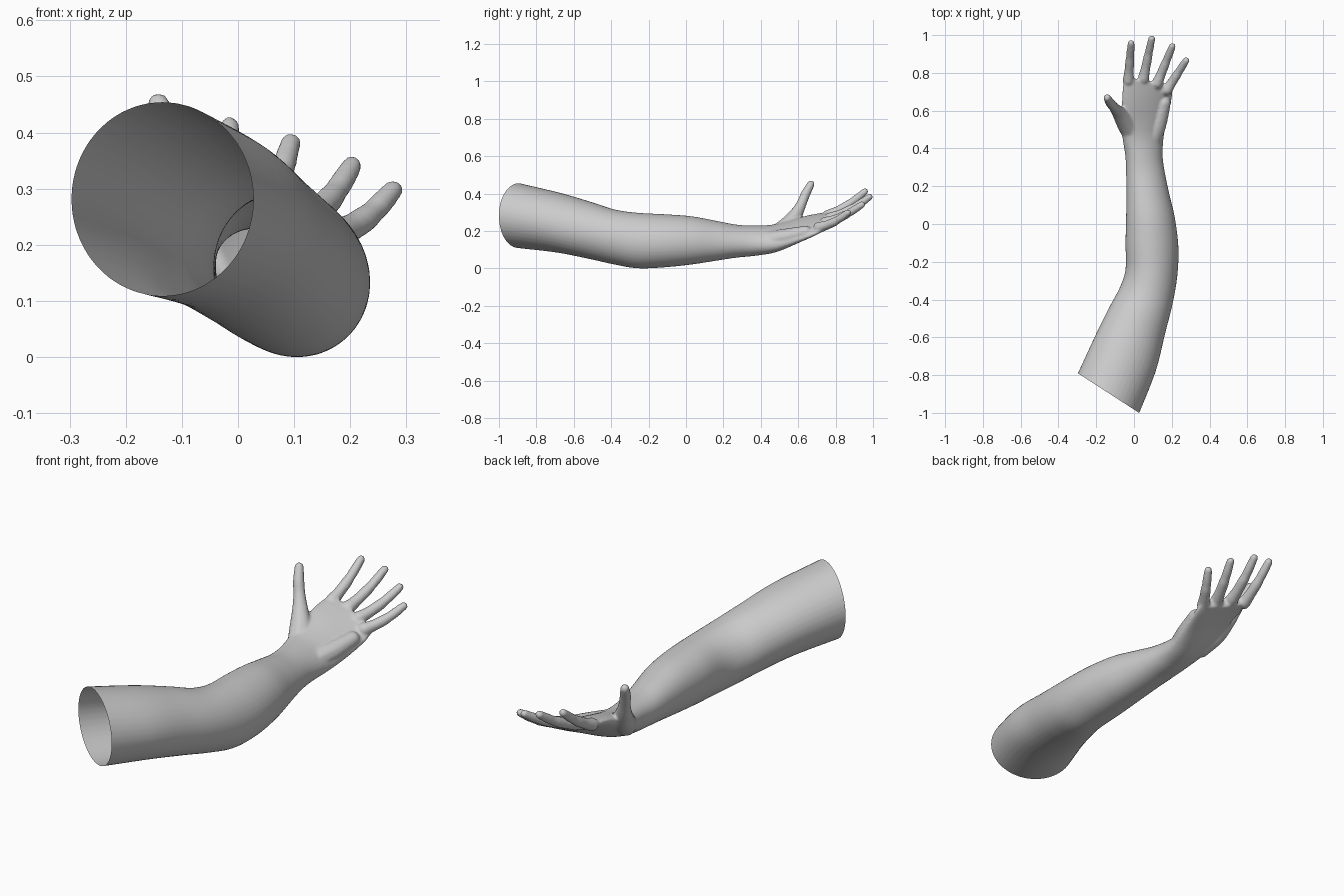
import bpy, bmesh, math
from mathutils import Vector, Matrix

if "Cube" in bpy.data.objects:
    bpy.data.objects.remove(bpy.data.objects["Cube"])

skin = bpy.data.materials.new("pale_grey")
skin.diffuse_color = (0.6, 0.6, 0.6, 1)
skin.use_nodes = True
skin.node_tree.nodes["Principled BSDF"].inputs["Base Color"].default_value = (0.6, 0.6, 0.6, 1)


def spline(rows, steps):
    """Catmull-Rom interpolation of tuples."""
    rows = [Vector(r) for r in rows]
    padded = [2 * rows[0] - rows[1]] + rows + [2 * rows[-1] - rows[-2]]
    out = []
    for a, b, c, d in zip(padded, padded[1:], padded[2:], padded[3:]):
        for i in range(steps):
            t = i / steps
            out.append(0.5 * (2 * b + (c - a) * t + (2 * a - 5 * b + 4 * c - d) * t ** 2
                              + (3 * b - a - 3 * c + d) * t ** 3))
    return out + [rows[-1]]


def loft(bm, rows, sides=40):
    """Closed skin through rings: left x, y, right x, y, centre z, half height, tilt."""
    rings = []
    for lx, ly, rx, ry, z, h, tilt in rows:
        centre = Vector(((lx + rx) / 2, (ly + ry) / 2, z))
        across = Vector(((rx - lx) / 2, (ry - ly) / 2, -tilt))
        up = Vector((0, 0, h))
        angles = [math.tau * k / sides for k in range(sides)]
        rings.append([bm.verts.new(centre + across * math.cos(a) + up * math.sin(a)) for a in angles])
    for r, s in zip(rings, rings[1:]):
        for k in range(sides):
            n = (k + 1) % sides
            bm.faces.new((r[k], r[n], s[n], s[k]))
    bm.faces.new(rings[0][::-1])
    bm.faces.new(rings[-1])


def digit(bm, rows):
    """Rounded finger made of closely spaced balls: x, y, z, radius."""
    for x, y, z, r in spline(rows, 10):
        bmesh.ops.create_icosphere(bm, subdivisions=2, radius=r,
                                   matrix=Matrix.Translation((x, y, z)))


bm = bmesh.new()

# Upper arm, elbow, forearm, wrist and palm
arm = [
    (-0.32, -0.84, 0.005, -1.05, 0.293, 0.175, 0),
    (-0.297, -0.79, 0.028, -1.0, 0.283, 0.173, 0),
    (-0.2, -0.58, 0.115, -0.78, 0.245, 0.16, 0),
    (-0.125, -0.43, 0.165, -0.58, 0.202, 0.152, 0),
    (-0.075, -0.335, 0.205, -0.42, 0.168, 0.147, 0),
    (-0.045, -0.24, 0.23, -0.27, 0.15, 0.148, 0.01),
    (-0.045, -0.1, 0.235, -0.12, 0.149, 0.141, 0.015),
    (-0.042, 0.03, 0.217, 0.03, 0.151, 0.128, 0.015),
    (-0.04, 0.16, 0.187, 0.16, 0.149, 0.106, 0.015),
    (-0.042, 0.27, 0.164, 0.27, 0.147, 0.087, 0.015),
    (-0.046, 0.36, 0.152, 0.36, 0.149, 0.079, 0.02),
    (-0.06, 0.45, 0.157, 0.46, 0.158, 0.07, 0.03),
    (-0.068, 0.53, 0.172, 0.53, 0.178, 0.06, 0.04),
    (-0.066, 0.62, 0.19, 0.61, 0.209, 0.045, 0.05),
    (-0.062, 0.7, 0.203, 0.68, 0.233, 0.034, 0.05),
    (-0.055, 0.78, 0.205, 0.73, 0.252, 0.026, 0.045),
]
loft(bm, spline(arm, 6))

# Thumb with its fleshy base
digit(bm, [(-0.005, 0.47, 0.17, 0.055), (-0.042, 0.535, 0.22, 0.052),
           (-0.078, 0.585, 0.285, 0.038), (-0.105, 0.617, 0.345, 0.028),
           (-0.125, 0.64, 0.4, 0.026), (-0.142, 0.668, 0.452, 0.021)])

# Heel of the hand on the little finger side
digit(bm, [(0.1, 0.46, 0.155, 0.05), (0.13, 0.54, 0.17, 0.046), (0.16, 0.64, 0.195, 0.036)])

# Four fingers: knuckle and tip, swollen at the joints
fingers = [
    ((-0.03, 0.76, 0.285), (-0.015, 0.957, 0.412)),
    ((0.05, 0.77, 0.27), (0.094, 0.981, 0.383)),
    ((0.123, 0.745, 0.247), (0.203, 0.94, 0.342)),
    ((0.175, 0.71, 0.22), (0.276, 0.866, 0.299)),
]
profile = [(0, 0.031), (0.25, 0.026), (0.5, 0.025), (0.63, 0.022), (0.78, 0.022), (1, 0.019)]
for base, tip in fingers:
    base, tip = Vector(base), Vector(tip)
    rows = []
    for t, r in profile:
        p = base.lerp(tip, t)
        p.z -= 0.012 * math.sin(math.pi * t)
        rows.append((*p, r))
    digit(bm, rows)

mesh = bpy.data.meshes.new("arm_and_hand")
bm.to_mesh(mesh)
bm.free()
obj = bpy.data.objects.new("arm_and_hand", mesh)
bpy.context.collection.objects.link(obj)

# Fuse everything into one smooth skin
fuse = obj.modifiers.new("fuse", "REMESH")
fuse.mode = "VOXEL"
fuse.voxel_size = 0.0065
soften = obj.modifiers.new("soften", "SMOOTH")
soften.factor = 0.5
soften.iterations = 8
graph = bpy.context.evaluated_depsgraph_get()
skin_mesh = bpy.data.meshes.new_from_object(obj.evaluated_get(graph))
obj.modifiers.clear()
obj.data = skin_mesh

# Cut the shoulder end open
bm = bmesh.new()
bm.from_mesh(skin_mesh)
bmesh.ops.bisect_plane(bm, geom=bm.verts[:] + bm.edges[:] + bm.faces[:],
                       plane_co=(-0.135, -0.895, 0.283), plane_no=(-0.543, -0.84, 0),
                       clear_outer=True)
# Stand the arm on the ground
lowest = min(v.co.z for v in bm.verts)
bmesh.ops.translate(bm, verts=bm.verts[:], vec=(0, 0, -lowest))
for f in bm.faces:
    f.smooth = True
bm.to_mesh(skin_mesh)
bm.free()
skin_mesh.materials.clear()
skin_mesh.materials.append(skin)
